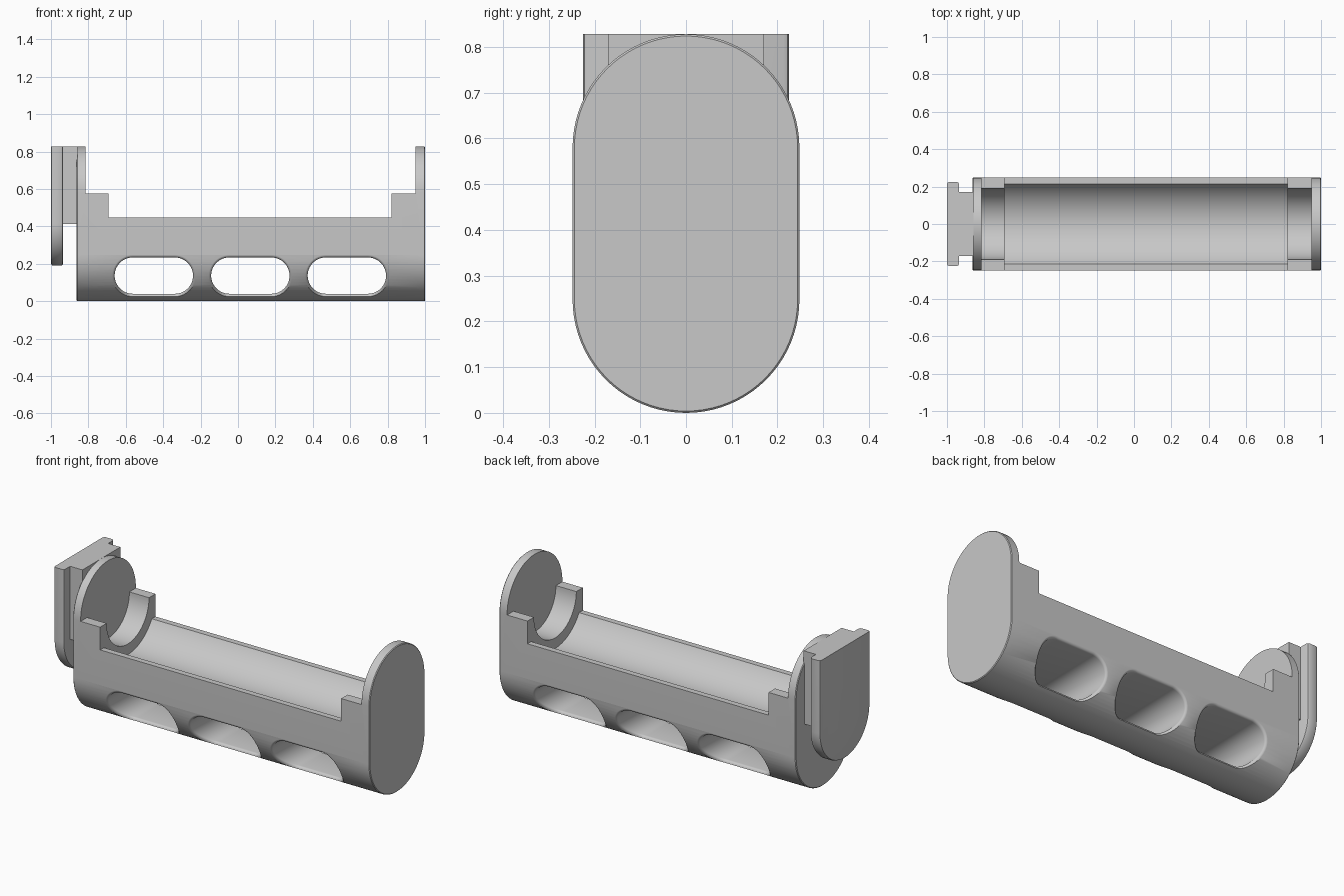
import bpy, bmesh
from math import sin, cos, pi, sqrt

cube = bpy.data.objects.get("Cube")
if cube:
    bpy.data.objects.remove(cube, do_unlink=True)

R, LOW, TOP = 0.248, 0.248, 0.828      # body radius, lower arc centre, overall height
AXIS = 0.577                           # height of the trough axis
ARC = 40                               # segments per half circle

grey = bpy.data.materials.new("plain grey")
grey.use_nodes = True
grey.diffuse_color = (0.58, 0.58, 0.58, 1)
grey.node_tree.nodes["Principled BSDF"].inputs["Base Color"].default_value = (0.58, 0.58, 0.58, 1)


def loft(name, rings):
    """Skin a list of equal-length closed rings and cap both ends."""
    bm = bmesh.new()
    loops = [[bm.verts.new(p) for p in ring] for ring in rings]
    for a, b in zip(loops, loops[1:]):
        for i in range(len(a)):
            j = (i + 1) % len(a)
            bm.faces.new((a[i], a[j], b[j], b[i]))
    bm.faces.new(loops[0])
    bm.faces.new(loops[-1])
    bmesh.ops.recalc_face_normals(bm, faces=bm.faces)
    mesh = bpy.data.meshes.new(name)
    bm.to_mesh(mesh)
    bm.free()
    mesh.materials.append(grey)
    obj = bpy.data.objects.new(name, mesh)
    bpy.context.collection.objects.link(obj)
    return obj


def half_arc(r, start):
    return [(r * cos(start + pi * i / ARC), r * sin(start + pi * i / ARC)) for i in range(ARC + 1)]


def capsule(x, inset):
    """Upright capsule outline across the body."""
    r = R - inset
    upper = [(x, y, TOP - R + z) for y, z in half_arc(r, 0)]
    return upper + [(x, y, LOW + z) for y, z in half_arc(r, pi)]


def trough(x, r, centre, top):
    """Round-bottomed outline with a flat top."""
    return [(x, y, centre + z) for y, z in half_arc(r, pi)] + [(x, r, top), (x, -r, top)]


def slab(x, half_y, z0, z1):
    return [(x, -half_y, z0), (x, half_y, z0), (x, half_y, z1), (x, -half_y, z1)]


def select_only(obj):
    bpy.ops.object.select_all(action='DESELECT')
    obj.select_set(True)
    bpy.context.view_layer.objects.active = obj


def cut(obj, cutter):
    select_only(obj)
    mod = obj.modifiers.new("cut", 'BOOLEAN')
    mod.operation, mod.solver, mod.object = 'DIFFERENCE', 'EXACT', cutter
    bpy.ops.object.modifier_apply(modifier=mod.name)
    bpy.data.objects.remove(cutter, do_unlink=True)


SLOT_R, FILLET = 0.097, 0.015          # slot end radius and rounding of its rim


def slot_ring(cx, offset, side, depth=None):
    """Slot outline wrapped onto the body side, or flat when no depth is given."""
    def outline(r):
        right = [(cx + 0.1125 + u, 0.137 + v) for u, v in half_arc(r, -pi / 2)]
        return right + [(cx - 0.1125 + u, 0.137 + v) for u, v in half_arc(r, pi / 2)]
    ring = []
    for (x, z), (_, zs) in zip(outline(SLOT_R + offset), outline(SLOT_R + FILLET)):
        surface = sqrt(R * R - min(0, zs - LOW) ** 2)
        ring.append((x, side * (0.4 if depth is None else surface + depth), z))
    return ring


# Capsule-shaped body with softened end edges
X0, X1 = -0.863, 1.0
EDGE = 0.004
body = loft("cradle_body", [capsule(X0, EDGE), capsule(X0 + EDGE, 0),
                            capsule(X1 - EDGE, 0), capsule(X1, EDGE)])

# Open top between the end plates, and the lower middle rim
IN0, IN1, MID0, MID1 = -0.815, 0.95, -0.692, 0.822
cut(body, loft("top_cutter", [slab(x, 0.5, AXIS, 1) for x in (IN0, IN1)]))
cut(body, loft("rim_cutter", [slab(x, 0.5, 0.448, 1.1) for x in (MID0, MID1)]))

# Shallow trough: narrow at the end collars, wider along the middle
cut(body, loft("collar_cutter", [trough(x, 0.19, AXIS, 0.95) for x in (IN0, IN1)]))
cut(body, loft("middle_cutter", [trough(x, 0.2507, AXIS, 0.9) for x in (MID0, MID1)]))

# Three rounded tunnels through the solid lower part, with rounded rims
angles = [pi / 8 * k for k in range(5)]
STEPS = [(FILLET * (1 - cos(a)), FILLET * (sin(a) - 1)) for a in angles]
STEPS[-1] = (FILLET, 0.0003)
STEPS.append((2 * FILLET, 0.006))
for i in range(3):
    cx = -0.45 + 0.516 * i
    front = [slot_ring(cx, 2 * FILLET, -1)] + [slot_ring(cx, o, -1, d) for o, d in reversed(STEPS)]
    back = [slot_ring(cx, o, 1, d) for o, d in STEPS] + [slot_ring(cx, 2 * FILLET, 1)]
    cut(body, loft("slot_cutter", front + back))

# Mounting tongue on the right end: round-bottomed plate on a narrower stem
H0, H1, B = -1.0, -0.935, 0.012
plate = loft("mount_plate", [trough(x, 0.225 - inset, 0.415, TOP) for x, inset in
             ((H0, B), (H0 + 0.3 * B, 0.3 * B), (H0 + B, 0),
              (H1 - B, 0), (H1 - 0.3 * B, 0.3 * B), (H1, B))])
stem = loft("mount_stem", [slab(x, 0.17, 0.413, TOP) for x in (H1 - 0.005, X0 + 0.005)])

for obj in (body, plate, stem):
    select_only(obj)
    bpy.ops.object.shade_smooth_by_angle(angle=pi / 6)
